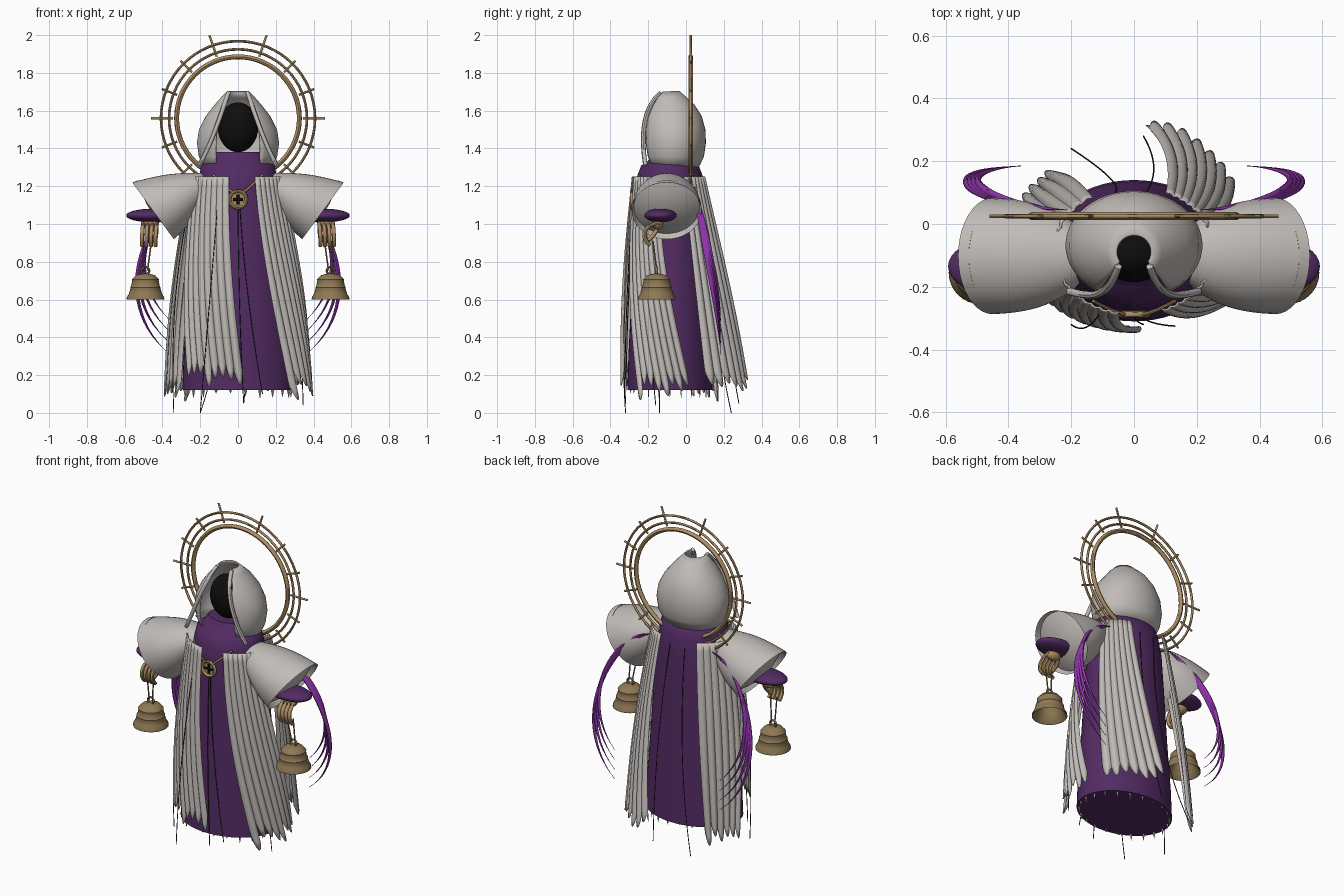
import bpy, bmesh, random
from math import sin, cos, pi, radians
from mathutils import Vector

random.seed(4)
if "Cube" in bpy.data.objects:
    bpy.data.objects.remove(bpy.data.objects["Cube"], do_unlink=True)


def material(name, *rgb):
    m = bpy.data.materials.new(name)
    m.use_nodes = True
    m.diffuse_color = (*rgb, 1)
    m.node_tree.nodes["Principled BSDF"].inputs["Base Color"].default_value = (*rgb, 1)
    return m


grey = material("pale grey cloth", .53, .50, .475)
purple = material("dark purple cloth", .085, .024, .125)
violet = material("bright violet", .27, .035, .4)
gold = material("gold", .42, .275, .125)
bronze = material("bell bronze", .27, .19, .09)
black = material("black", .004, .004, .004)
thread_mat = material("dark thread", .03, .03, .03)
MID = -.085  # body axis in y


def loft(name, rings, mat, closed=True, caps=False, thick=0):
    """Skin a list of equal-length point rings."""
    bm = bmesh.new()
    vs = [[bm.verts.new(p) for p in r] for r in rings]
    n = len(rings[0])
    for a, b in zip(vs, vs[1:]):
        for i in range(n if closed else n - 1):
            j = (i + 1) % n
            bm.faces.new((a[i], a[j], b[j], b[i]))
    if caps:
        bm.faces.new(vs[0])
        bm.faces.new(vs[-1])
    bmesh.ops.recalc_face_normals(bm, faces=bm.faces)
    me = bpy.data.meshes.new(name)
    bm.to_mesh(me)
    bm.free()
    me.materials.append(mat)
    ob = bpy.data.objects.new(name, me)
    bpy.context.scene.collection.objects.link(ob)
    if thick:
        mod = ob.modifiers.new("thickness", "SOLIDIFY")
        mod.thickness, mod.offset = thick, 0
    bpy.ops.object.select_all(action="DESELECT")
    ob.select_set(True)
    bpy.context.view_layer.objects.active = ob
    bpy.ops.object.shade_smooth_by_angle(angle=radians(45))
    return ob


def ring(c, rx, ry, n=40, a0=0, a1=2 * pi):
    """Horizontal ellipse, or an arc of one when the angles do not close."""
    full = abs(a1 - a0 - 2 * pi) < .001
    return [(c[0] + rx * cos(a), c[1] + ry * sin(a), c[2])
            for a in (a0 + (a1 - a0) * i / (n if full else n - 1) for i in range(n))]


def bezier(pts, n=20):
    out = []
    for k in range(n + 1):
        p = [Vector(q) for q in pts]
        while len(p) > 1:
            p = [a.lerp(b, k / n) for a, b in zip(p, p[1:])]
        out.append(p[0])
    return out


def tube(name, pts, r, mat, taper=False, sides=8):
    pts = [Vector(p) for p in pts]
    rings = []
    for i, p in enumerate(pts):
        t = (pts[min(i + 1, len(pts) - 1)] - pts[max(i - 1, 0)]).normalized()
        ref = Vector((0, 1, 0)) if abs(t.y) < .9 else Vector((1, 0, 0))
        a = t.cross(ref).normalized()
        b = t.cross(a)
        rr = r * max(.1, sin(pi * i / (len(pts) - 1))) if taper else r
        rings.append([p + (a * cos(k) + b * sin(k)) * rr
                      for k in (2 * pi * j / sides for j in range(sides))])
    return loft(name, rings, mat, caps=True)


def hoop(name, c, R, r, mat, n=64):
    """Upright ring facing the front."""
    rings = []
    for i in range(n + 1):
        a = 2 * pi * i / n
        rings.append([(c[0] + (R + r * cos(k)) * cos(a), c[1] + r * sin(k),
                       c[2] + (R + r * cos(k)) * sin(a))
                      for k in (2 * pi * j / 8 for j in range(8))])
    return loft(name, rings, mat)


def ball(name, c, rx, ry, rz, mat):
    steps = [pi * (k + .05) / 16.1 for k in range(17)]
    return loft(name, [ring((c[0], c[1], c[2] - rz * cos(t)), rx * sin(t), ry * sin(t), 32)
                       for t in steps], mat, caps=True)


# Robe with its collar: z, half width, half depth
robe = [(.12, .295, .225), (.3, .288, .22), (.6, .265, .205), (.9, .245, .195),
        (1.15, .225, .187), (1.25, .205, .175), (1.31, .195, .152),
        (1.335, .16, .115), (1.38, .128, .09)]
loft("robe", [ring((0, MID, z), a, b, 56) for z, a, b in robe], purple, caps=True)

# Ragged lining tips below the hem
for i in range(22):
    a = 2 * pi * i / 22
    x, y = .28 * cos(a), MID + .21 * sin(a)
    loft("hem_tip", [ring((x, y, .125), .01, .004, 4),
                     ring((x, y, random.uniform(.075, .11)), .001, .001, 4)], grey, caps=True)

# Hood, open at the front and at its peak: z, half width, half depth, centre y, gap
hood = [(1.29, .175, .13, -.07, 40), (1.36, .204, .16, -.068, 35), (1.43, .214, .17, -.068, 33),
        (1.5, .203, .168, -.069, 33), (1.57, .167, .153, -.073, 36), (1.63, .12, .122, -.08, 42),
        (1.67, .085, .085, -.087, 46), (1.7, .056, .055, -.09, 55)]
loft("hood", [ring((0, c, z), a, b, 40, radians(g - 90), radians(270 - g))
              for z, a, b, c, g in hood], grey, closed=False, thick=.008)
ball("face_shadow", (0, -.1, 1.512), .107, .085, .132, black)


# Folded panels: angle span at the top and bottom, bottom radii, bottom height
def panel(name, t0, t1, b0, b1, rx, ry, zb, folds):
    cuts = [random.uniform(0, .08) for _ in range(folds + 1)]
    n, rows = folds * 8, 24
    rings = []
    for j in range(rows + 1):
        row = []
        for i in range(n + 1):
            u = i / n
            w = abs(sin(pi * folds * u))
            v = j / rows * (1 - cuts[int(u * folds)] - .06 * (1 - w))
            s = v ** 1.6
            a = radians((t0 + (t1 - t0) * u) * (1 - s) + (b0 + (b1 - b0) * u) * s)
            lift = .018 * w * (.3 + .7 * v) + .02 * sin(pi * v)
            row.append(((.25 + (rx - .25) * v + lift) * cos(a),
                        MID + (.2 + (ry - .2) * v + lift) * sin(a),
                        1.25 + (zb - 1.25) * v))
        rings.append(row)
    loft(name, rings, grey, closed=False, thick=.006)


panel("front_right_panel", 200, 259, 220, 276, .335, .24, .13, 8)
panel("front_left_panel", 291, 343, 319, 391, .38, .242, .06, 8)
panel("back_left_panel", 22, 66, 29, 86, .36, .41, .1, 7)
panel("back_right_panel", 122, 176, 129, 160, .405, .32, .055, 6)

# Halo rings and rays
HALO = Vector((0, .025, 1.56))
for R, r in ((.325, .013), (.365, .007), (.408, .007)):
    hoop("halo_ring", HALO, R, r, gold)
rays = [(0, .46), (21, .432), (45, .43), (71, .464)]
for a, e in rays:
    for turn in {a, 180 - a, -a, 180 + a}:
        d = Vector((cos(radians(turn)), 0, sin(radians(turn))))
        tube("halo_ray", [HALO + d * .345, HALO + d * e], .006, gold)

for s in (1, -1):
    # Hood edge band
    tube("hood_band", bezier([(s * .05, -.135, 1.695), (s * .085, -.24, 1.6),
                              (s * .13, -.235, 1.45), (s * .205, -.215, 1.31)]), .012, grey)

    # Flared sleeve with a recessed, domed filling in its mouth
    rings = []
    for k in range(13):
        t = k / 12
        bulge = .018 * sin(pi * t)
        up = Vector((.17, 0, 1.27)).lerp(Vector((.56, 0, 1.22)), t)
        low = Vector((.17, 0, 1.12)).lerp(Vector((.34, 0, .92)), t)
        c, h = (up + low) / 2, (up - low) / 2
        depth = .085 + .1 * t ** .7 + bulge
        rings.append([(s * (c.x + h.x * cos(a)), -.102 + depth * sin(a),
                       c.z + (h.z + bulge) * cos(a))
                      for a in (2 * pi * i / 40 for i in range(40))])
    mouth = sum((Vector(p) for p in rings[-1]), Vector()) / 40
    inward = Vector((-s * .8, 0, .6))
    for k in (.94, .85, .7, .5, .25, .02):
        middle = mouth + inward * (.05 * k * k - .01)
        rings.append([middle + (Vector(p) - mouth) * k for p in rings[12]])
    loft("sleeve", rings, grey, caps=True)
    ball("cuff", (s * .455, -.135, 1.045), .137, .085, .036, purple)

    # Hand with four curled fingers and a thumb
    ball("palm", (s * .465, -.15, 1.0), .045, .03, .03, gold)
    for k in range(4):
        x = .43 + .024 * k
        tube("finger", bezier([(s * x, -.14, 1.005), (s * x, -.215, 1.0), (s * (x + .008), -.25, .94),
                               (s * (x + .006), -.19, .885)], 10), .011, gold)
    tube("thumb", bezier([(s * .44, -.14, 1), (s * .42, -.16, .95), (s * .45, -.2, .91)], 8), .011, gold)

    # Bell hung on cords
    bx, by = s * .49, -.155
    bell = [(.001, .7), (.055, .69), (.07, .65), (.092, .605), (.1, .6), (.099, .612), (.088, .63),
            (.079, .66), (.081, .664), (.076, .67), (.07, .7), (.072, .706), (.064, .715),
            (.052, .728), (.025, .736), (.001, .738)]
    loft("bell", [ring((bx, by, z), r, r, 32) for r, z in bell], bronze)
    hoop("bell_loop", (bx, by, .752), .02, .006, bronze, 20)
    for dx in (-.022, .022):
        tube("bell_cord", [(bx + dx * .5, by, .755), (bx + dx - s * .01, by - .02, .91)], .004, bronze)

    # Sweeping ribbons at the back
    for k in range(4):
        z = .06 * k
        tube("ribbon", bezier([(s * .2, .045, 1.2), (s * (.46 - .015 * k), .045, 1.12 + z * .3),
                               (s * (.715 - .02 * k), .165, .6 + z), (s * .36, .185, .31 + z)], 28),
             .012, violet, taper=True)

# Pendant on its chain
PEND = Vector((0, -.288, 1.13))
hoop("pendant_ring", PEND, .044, .009, gold, 32)
tube("pendant_disc", [(0, -.284, 1.13), (0, -.276, 1.13)], .042, gold, sides=24)
for d in (Vector((.027, 0, 0)), Vector((0, 0, .027))):
    tube("pendant_cross", [PEND - d, PEND + d], .007, black)
for s in (1, -1):
    tube("pendant_chain", bezier([(s * .03, -.288, 1.17), (s * .07, -.28, 1.2),
                                  (s * .13, -.245, 1.26)], 8), .006, gold)

# Loose threads: start, middle, end
threads = [((0, -.285, 1.08), (.0, -.31, .6), (.03, -.32, .05)),
           ((.01, -.285, 1.08), (.04, -.32, .6), (.13, -.325, .1)),
           ((-.1, -.27, 1.2), (-.15, -.36, .6), (-.2, -.32, 0)),
           ((-.23, -.13, 1.2), (-.37, -.15, .7), (-.34, -.14, 0)),
           ((.22, -.16, 1.2), (.33, -.22, .6), (.345, -.16, .04)),
           ((-.06, .1, 1.2), (-.03, .13, .5), (-.2, .24, 0)),
           ((.04, .1, 1.2), (.09, .18, .6), (.03, .28, .05))]
for p in threads:
    tube("loose_thread", bezier(p, 16), .0025, thread_mat, sides=5)
